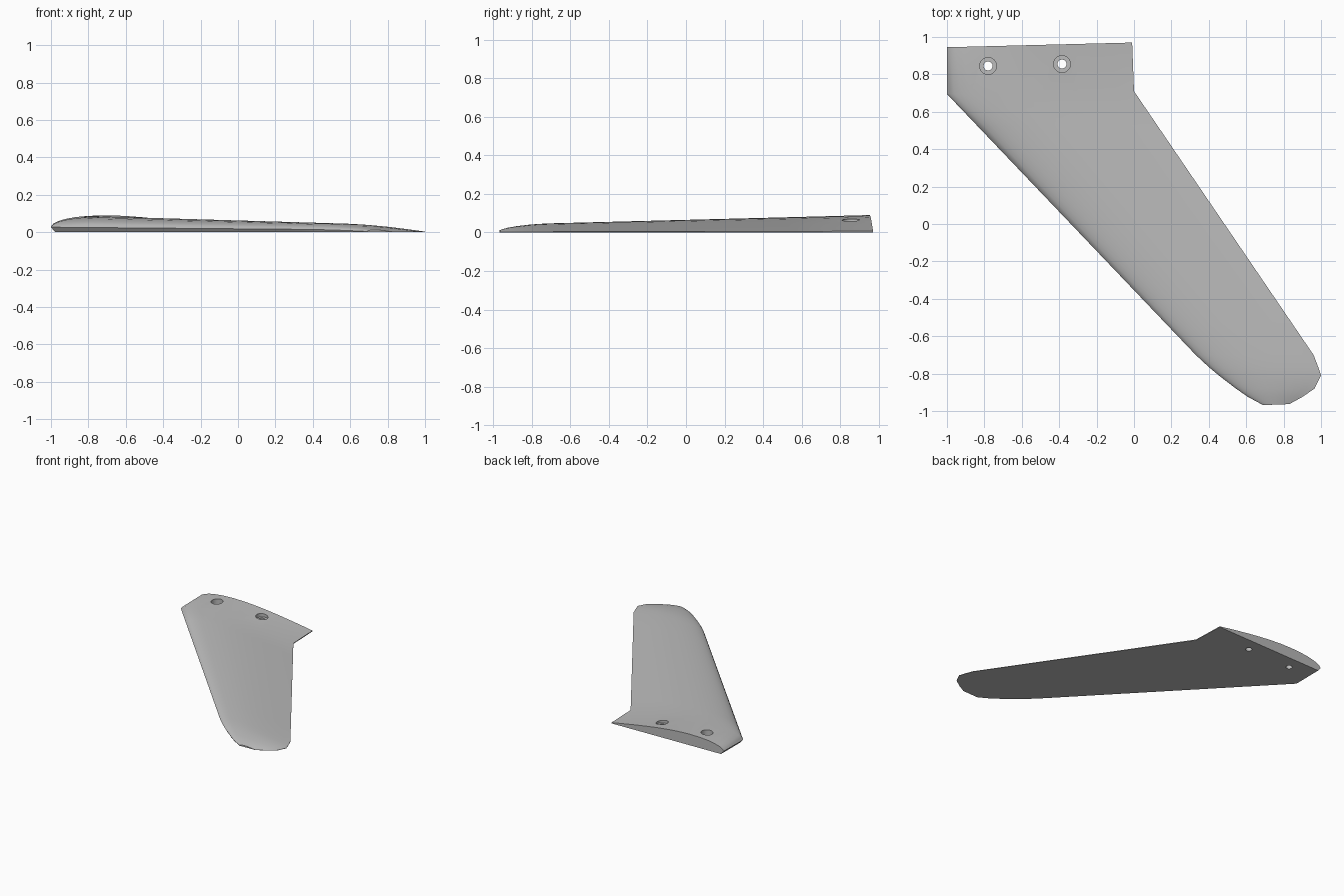
import bpy, bmesh, math

old = bpy.data.objects.get("Cube")
if old:
    bpy.data.objects.remove(old, do_unlink=True)

grey = bpy.data.materials.new("plain grey")
grey.use_nodes = True
COLOUR = (0.5, 0.5, 0.5, 1)
grey.diffuse_color = COLOUR
grey.node_tree.nodes["Principled BSDF"].inputs["Base Color"].default_value = COLOUR

# Sections from root to tip: leading x, y, trailing x, y, thickness
SECTIONS = [
    (-1, 0.945, -0.01, 0.97, 0.09),
    (-1, 0.695, 0, 0.71, 0.083),
    (0.33, -0.7, 0.96, -0.7, 0.047),
    (0.4, -0.765, 0.985, -0.765, 0.044),
    (0.46, -0.815, 1, -0.81, 0.04),
    (0.545, -0.88, 0.965, -0.88, 0.032),
    (0.61, -0.925, 0.9, -0.925, 0.024),
    (0.69, -0.968, 0.83, -0.963, 0.012),
]
# Upper aerofoil curve: chord fraction, fraction of the thickness
PROFILE = [(0, 0.32), (0.012, 0.5), (0.04, 0.66), (0.08, 0.79), (0.13, 0.89),
           (0.2, 0.965), (0.3, 1), (0.4, 0.965), (0.5, 0.88), (0.6, 0.76),
           (0.7, 0.61), (0.8, 0.44), (0.9, 0.26), (1, 0.07)]


def new_object(name, bm):
    bmesh.ops.recalc_face_normals(bm, faces=bm.faces)
    mesh = bpy.data.meshes.new(name)
    bm.to_mesh(mesh)
    bm.free()
    mesh.materials.append(grey)
    obj = bpy.data.objects.new(name, mesh)
    bpy.context.collection.objects.link(obj)
    return obj


def section_ring(bm, section):
    lx, ly, tx, ty, h = section
    ring = [bm.verts.new((lx + (tx - lx) * t, ly + (ty - ly) * t, h * z))
            for t, z in PROFILE]
    # flat underside, tucked in below the leading edge
    ring.append(bm.verts.new((tx, ty, 0)))
    ring.append(bm.verts.new((lx + 0.27 * h, ly, 0)))
    return ring


def build_fin():
    # split the long straight panel so its thickness tapers evenly
    a, b = SECTIONS[1], SECTIONS[2]
    steps = 8
    panel = [tuple(p + (q - p) * i / steps for p, q in zip(a, b))
             for i in range(1, steps)]
    bm = bmesh.new()
    rings = [section_ring(bm, s) for s in SECTIONS[:2] + panel + SECTIONS[2:]]
    for r, s in zip(rings, rings[1:]):
        for i in range(len(r)):
            j = (i + 1) % len(r)
            bm.faces.new((r[i], r[j], s[j], s[i]))
    bm.faces.new(rings[0])
    bm.faces.new(rings[-1])
    return new_object("fin", bm)


def screw_cutter(x, y, sides=32):
    # stepped plug: narrow bolt hole below, wide head recess above
    bm = bmesh.new()
    rings = []
    for radius, z in ((0.024, -0.1), (0.024, 0.04), (0.045, 0.04), (0.045, 0.2)):
        rings.append([bm.verts.new((x + radius * math.cos(math.tau * i / sides),
                                    y + radius * math.sin(math.tau * i / sides), z))
                      for i in range(sides)])
    for r, s in zip(rings, rings[1:]):
        for i in range(sides):
            j = (i + 1) % sides
            bm.faces.new((r[i], r[j], s[j], s[i]))
    bm.faces.new(rings[0])
    bm.faces.new(rings[-1])
    cutter = new_object("screw_hole_cutter", bm)
    cutter.hide_render = True
    return cutter


fin = build_fin()
bpy.ops.object.select_all(action="DESELECT")
bpy.context.view_layer.objects.active = fin
fin.select_set(True)

# Two screw holes near the root
for x, y in ((-0.78, 0.845), (-0.385, 0.855)):
    cutter = screw_cutter(x, y)
    cut = fin.modifiers.new("screw_hole", "BOOLEAN")
    cut.operation = "DIFFERENCE"
    cut.solver = "EXACT"
    cut.object = cutter
    bpy.ops.object.modifier_apply(modifier=cut.name)
    bpy.data.objects.remove(cutter, do_unlink=True)

bpy.ops.object.shade_smooth_by_angle(angle=math.radians(30))
